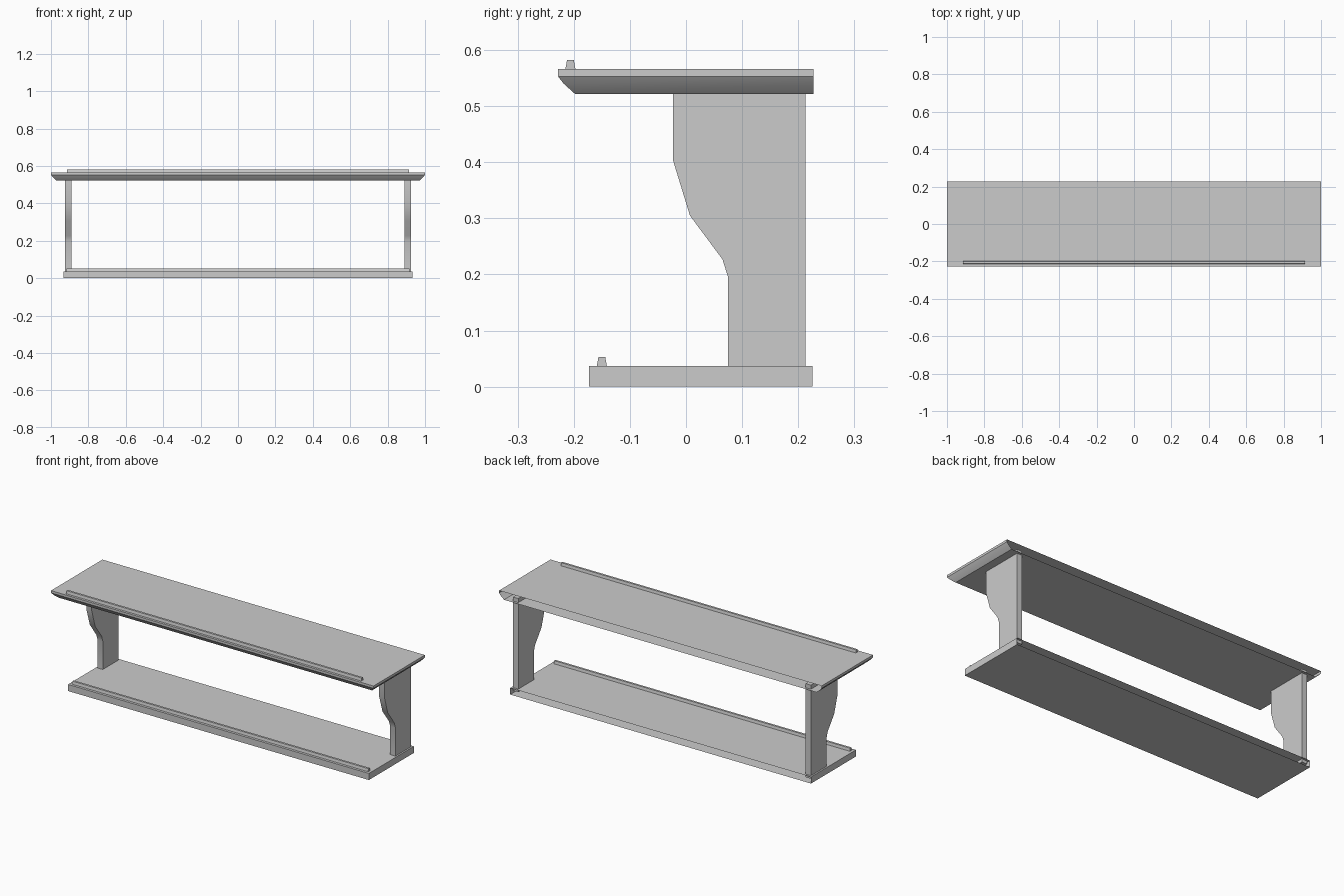
import bpy, bmesh, math

cube = bpy.data.objects.get("Cube")
if cube:
    bpy.data.objects.remove(cube, do_unlink=True)

# One plain grey for everything
grey = bpy.data.materials.new("plain_grey")
grey.use_nodes = True
colour = (0.6, 0.6, 0.6, 1)
grey.diffuse_color = colour
grey.node_tree.nodes["Principled BSDF"].inputs["Base Color"].default_value = colour


def finish(name, bm):
    bmesh.ops.recalc_face_normals(bm, faces=bm.faces)
    mesh = bpy.data.meshes.new(name)
    bm.to_mesh(mesh)
    bm.free()
    mesh.materials.append(grey)
    mesh.shade_smooth()
    mesh.set_sharp_from_angle(angle=math.radians(30))
    obj = bpy.data.objects.new(name, mesh)
    bpy.context.collection.objects.link(obj)
    return obj


def board(name, half_x, front, back, layers):
    """Stack of rectangles (inset, z), capped top and bottom, open at the back."""
    bm = bmesh.new()
    rings = []
    for inset, z in layers:
        x, y = half_x - inset, front + inset
        corners = ((-x, back), (-x, y), (x, y), (x, back))
        rings.append([bm.verts.new((cx, cy, z)) for cx, cy in corners])
    for low, high in zip(rings, rings[1:]):
        for i in range(3):
            bm.faces.new((low[i], low[i + 1], high[i + 1], high[i]))
    bm.faces.new(rings[0])
    bm.faces.new(reversed(rings[-1]))
    return finish(name, bm)


def extrude_x(name, profile, x0, x1):
    """Extrude a (y, z) outline along x."""
    bm = bmesh.new()
    face = bm.faces.new([bm.verts.new((x0, y, z)) for y, z in profile])
    new = bmesh.ops.extrude_face_region(bm, geom=[face], use_keep_orig=True)["geom"]
    verts = [v for v in new if isinstance(v, bmesh.types.BMVert)]
    bmesh.ops.translate(bm, verts=verts, vec=(x1 - x0, 0, 0))
    return finish(name, bm)


def rail(name, y, z, half_x):
    """Slim lip with a slightly tapered section."""
    profile = [(y - 0.009, z), (y + 0.009, z), (y + 0.006, z + 0.016), (y - 0.006, z + 0.016)]
    return extrude_x(name, profile, -half_x, half_x)


# Shelves: plain lower board, upper board with moulded underside
board("lower_shelf", 0.933, -0.173, 0.225, [(0, 0), (0, 0.037)])
board("upper_shelf", 1.0, -0.228, 0.227,
      [(0.03, 0.522), (0.01, 0.54), (0, 0.553), (0, 0.566)])

# Front lips
rail("lower_rail", -0.15, 0.037, 0.918)
rail("upper_rail", -0.206, 0.566, 0.915)

# Curved supports, housed into both boards
outline = [(0.213, 0.02), (0.213, 0.545), (-0.023, 0.545), (-0.023, 0.403),
           (0.007, 0.305), (0.065, 0.227), (0.075, 0.195), (0.075, 0.02)]
for side, sign in (("left", 1), ("right", -1)):
    extrude_x(side + "_support", outline, sign * 0.891, sign * 0.924)
